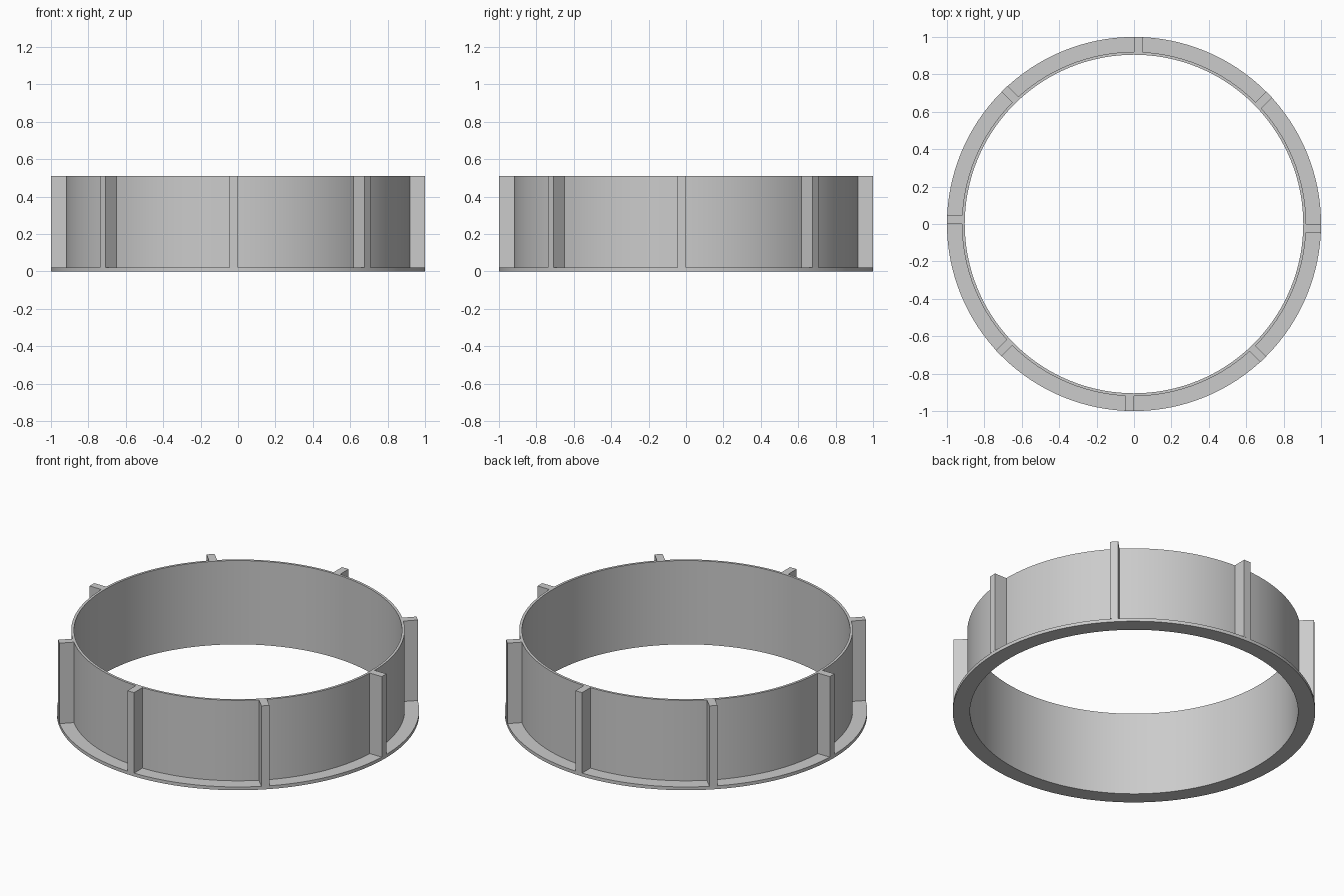
import bpy, bmesh
from math import cos, sin, pi, radians
from mathutils import Matrix

cube = bpy.data.objects.get("Cube")
if cube:
    bpy.data.objects.remove(cube, do_unlink=True)

INNER, WALL, RIM = 0.905, 0.92, 1.0
HEIGHT, FLANGE = 0.51, 0.02
RIBS, RIB_WIDTH = 8, 0.045
SEGMENTS = 128

grey = bpy.data.materials.new("plain_grey")
grey.use_nodes = True
colour = (0.6, 0.6, 0.6, 1)
grey.diffuse_color = colour
grey.node_tree.nodes["Principled BSDF"].inputs["Base Color"].default_value = colour


def finish(name, bm):
    bmesh.ops.recalc_face_normals(bm, faces=bm.faces)
    mesh = bpy.data.meshes.new(name)
    bm.to_mesh(mesh)
    bm.free()
    mesh.materials.append(grey)
    obj = bpy.data.objects.new(name, mesh)
    bpy.context.collection.objects.link(obj)
    return obj


# Thin ring wall with a flat flange at its foot, turned from one L-shaped profile
profile = [(INNER, 0), (RIM, 0), (RIM, FLANGE), (WALL, FLANGE),
           (WALL, HEIGHT), (INNER, HEIGHT)]
bm = bmesh.new()
loops = []
for i in range(SEGMENTS):
    a = 2 * pi * i / SEGMENTS
    loops.append([bm.verts.new((r * cos(a), r * sin(a), z)) for r, z in profile])
for i, loop in enumerate(loops):
    after = loops[(i + 1) % SEGMENTS]
    for j in range(len(profile)):
        k = (j + 1) % len(profile)
        bm.faces.new((loop[j], after[j], after[k], loop[k]))
ring = finish("flanged_ring", bm)
bpy.ops.object.select_all(action='DESELECT')
ring.select_set(True)
bpy.context.view_layer.objects.active = ring
bpy.ops.object.shade_smooth_by_angle(angle=radians(30))

# Upright ribs, each set to the clockwise side of its radial line
rib_start = WALL - 0.006
size = (RIM - rib_start, RIB_WIDTH, HEIGHT - FLANGE)
centre = ((RIM + rib_start) / 2, -RIB_WIDTH / 2, (HEIGHT + FLANGE) / 2)
for n in range(RIBS):
    bm = bmesh.new()
    turn = Matrix.Rotation(2 * pi * n / RIBS, 4, 'Z')
    bmesh.ops.create_cube(
        bm, size=1, matrix=turn @ Matrix.Translation(centre) @ Matrix.Diagonal((*size, 1)))
    finish(f"rib_{n + 1}", bm)
